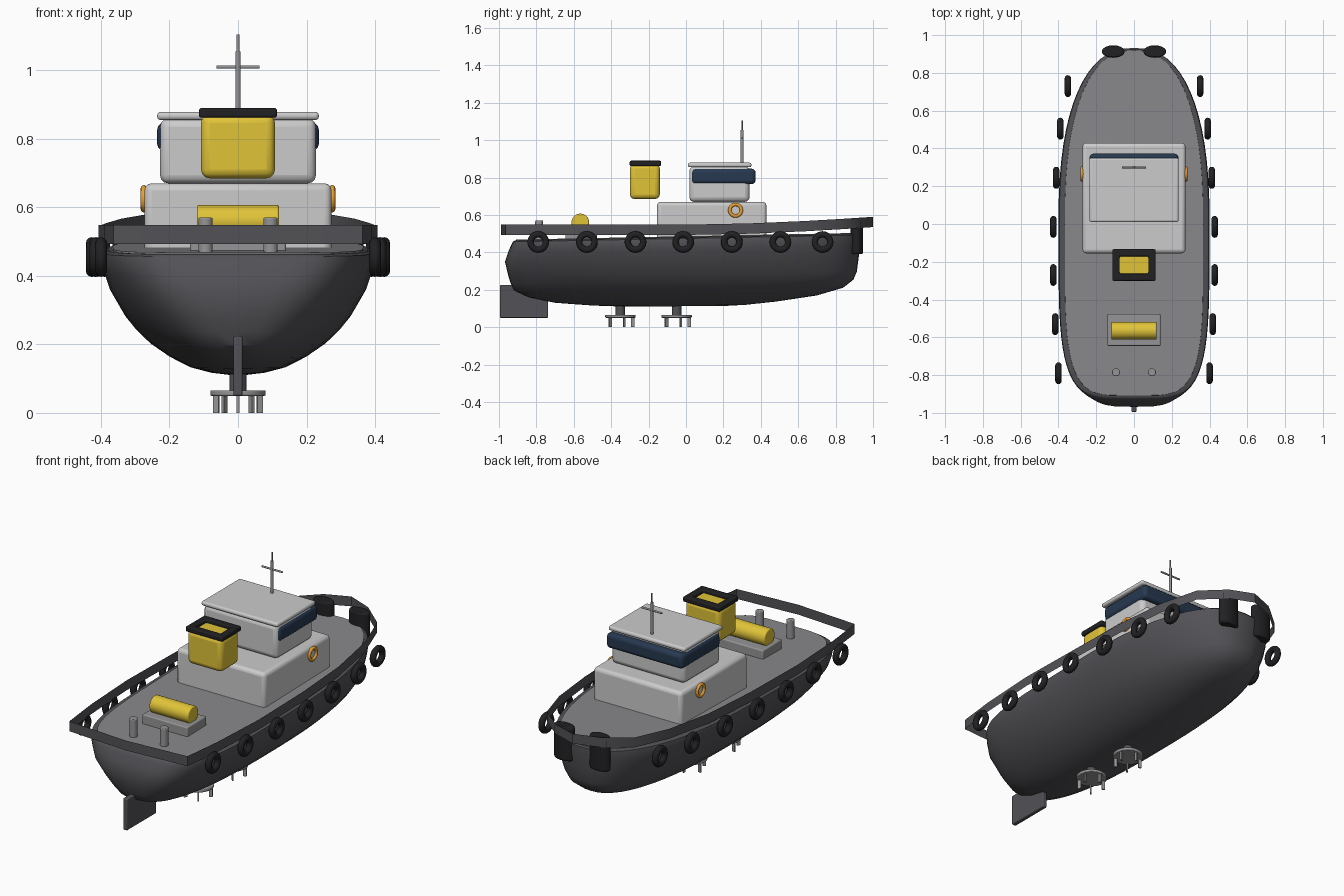
import bpy, bmesh, math
from math import pi, sin, cos

if "Cube" in bpy.data.objects:
    bpy.data.objects.remove(bpy.data.objects["Cube"])

def mat(name, r, g, b):
    m = bpy.data.materials.new(name)
    m.diffuse_color = (r, g, b, 1)
    m.use_nodes = True
    m.node_tree.nodes["Principled BSDF"].inputs["Base Color"].default_value = m.diffuse_color
    return m

DARK = mat("hull_dark", .085, .085, .095)
RUBBER = mat("rubber", .015, .015, .017)
DECK = mat("deck_grey", .25, .25, .26)
YELLOW = mat("yellow", .75, .55, .04)
NAVY = mat("window_navy", .02, .04, .08)
ORANGE = mat("orange", .85, .36, .03)
STEEL = mat("steel", .3, .3, .31)

def finish(ob, name, m=None, bevel=0, seg=3):
    ob.name = name
    if m:
        ob.data.materials.append(m)
    if bevel:
        b = ob.modifiers.new("bevel", 'BEVEL')
        b.width, b.segments = bevel, seg
    bpy.ops.object.select_all(action='DESELECT')
    ob.select_set(True)
    bpy.context.view_layer.objects.active = ob
    bpy.ops.object.shade_smooth_by_angle(angle=math.radians(40))
    return ob

def from_mesh(name, verts, faces, m=None, bevel=0):
    me = bpy.data.meshes.new(name)
    me.from_pydata(verts, [], faces)
    bm = bmesh.new()
    bm.from_mesh(me)
    bmesh.ops.recalc_face_normals(bm, faces=bm.faces)
    bm.to_mesh(me)
    bm.free()
    ob = bpy.data.objects.new(name, me)
    bpy.context.collection.objects.link(ob)
    return finish(ob, name, m, bevel)

def box(name, x, y, z, m=None, bevel=0, rot=0):
    """Box from (min, max) ranges."""
    c = [(a + b) / 2 for a, b in (x, y, z)]
    bpy.ops.mesh.primitive_cube_add(size=1, location=c)
    ob = bpy.context.object
    ob.scale = [b - a for a, b in (x, y, z)]
    bpy.ops.object.transform_apply(location=False, rotation=False, scale=True)
    ob.rotation_euler.z = rot
    return finish(ob, name, m, bevel)

def cyl(name, r, length, loc, m=None, rot=(0, 0, 0), bevel=0, sy=1):
    bpy.ops.mesh.primitive_cylinder_add(vertices=32, radius=r, depth=length, location=loc, rotation=rot)
    ob = bpy.context.object
    ob.scale.y = sy
    return finish(ob, name, m, bevel)

def ring(name, R, r, loc, m):
    bpy.ops.mesh.primitive_torus_add(major_radius=R, minor_radius=r, major_segments=32,
                                     minor_segments=12, location=loc, rotation=(0, pi / 2, 0))
    return finish(bpy.context.object, name, m)

# Hull: stacked waterlines, superellipse plan, fuller at the stern
N = 64
def waterline(z, hw, ys, yb, n_stern):
    pts = []
    for i in range(N):
        t = 2 * pi * i / N
        s, c = sin(t), cos(t)
        n = 2.4 if c > 0 else n_stern
        x = hw * math.copysign(abs(s) ** (2 / n), s)
        y = abs(c) ** (2 / n) * (yb if c > 0 else ys)
        pts.append((x, y, z + .04 * y * z))
    return pts

def loft(name, levels, m):
    verts = [p for lv in levels for p in waterline(*lv)]
    faces = [(k * N + i, k * N + (i + 1) % N, (k + 1) * N + (i + 1) % N, (k + 1) * N + i)
             for k in range(len(levels) - 1) for i in range(N)]
    top = (len(levels) - 1) * N
    faces += [tuple(range(N))[::-1], tuple(range(top, top + N))]
    return from_mesh(name, verts, faces, m)

loft("hull", [
    (.112, .03, -.35, .20, 2.4), (.118, .08, -.50, .32, 2.4), (.134, .14, -.70, .48, 2.5),
    (.165, .20, -.84, .70, 2.6), (.204, .256, -.92, .84, 2.8), (.245, .298, -.938, .895, 3),
    (.285, .33, -.95, .913, 3.2), (.364, .375, -.968, .924, 3.6), (.42, .393, -.95, .93, 4),
    (.455, .40, -.935, .932, 4.3), (.474, .395, -.925, .932, 4.5), (.481, .38, -.915, .925, 4.5)], DARK)
loft("deck", [(.47, .368, -.91, .922, 4.5), (.486, .366, -.908, .92, 4.5)], DECK)

# Bulwark: thin strip round the deck edge
half = [(0, 1), (.137, .95), (.27, .84), (.34, .63), (.383, .34), (.40, 0),
        (.408, -.4), (.39, -.74), (.364, -.965), (0, -.99)]
loop = half + [(-x, y) for x, y in half[-2:0:-1]]
n = len(loop)
verts = []
for h in (0, .055):
    verts += [(x, y, .493 + h + .042 * max(0, y) ** 1.7) for x, y in loop]
from_mesh("bulwark", verts, [(i, (i + 1) % n, n + (i + 1) % n, n + i) for i in range(n)], DARK)

# Side tyres, bow fenders, lifebuoys, bollards
for s, side in ((1, "right"), (-1, "left")):
    for x, y in ((.40, -.79), (.417, -.53), (.427, -.27), (.427, -.015),
                 (.412, .245), (.39, .505), (.35, .73)):
        ring("tyre_fender_" + side, .041, .017, (s * x, y, .455), RUBBER)
    cyl("bow_fender_" + side, .06, .19, (s * .11, .913, .485), RUBBER, bevel=.012, sy=.55)
    ring("lifebuoy_" + side, .031, .009, (s * .275, .265, .625), ORANGE)
    cyl("bollard_" + side, .021, .11, (s * .095, -.785, .515), STEEL, bevel=.004)

# Deckhouse and wheelhouse
box("deckhouse", (-.273, .273), (-.155, .43), (.46, .67), bevel=.02)
box("wheelhouse", (-.228, .228), (.018, .34), (.67, .86), bevel=.025)
box("window_band", (-.236, .236), (.03, .372), (.765, .847), NAVY, bevel=.02)
box("wheelhouse_roof", (-.236, .236), (.01, .35), (.855, .879), bevel=.01)

# Funnel with open rim
box("funnel", (-.108, .108), (-.30, -.14), (.685, .872), YELLOW, bevel=.025)
rim = [(sx * a, -.217 + sy * b, z) for z in (.862, .89) for a, b in ((.114, .084), (.076, .046))
       for sx, sy in ((-1, -1), (1, -1), (1, 1), (-1, 1))]
faces = []
for i in range(4):
    j = (i + 1) % 4
    faces += [(i, j, 8 + j, 8 + i), (4 + i, 4 + j, 12 + j, 12 + i),
              (i, j, 4 + j, 4 + i), (8 + i, 8 + j, 12 + j, 12 + i)]
from_mesh("funnel_rim", rim, faces, RUBBER, bevel=.007)

# Mast
cyl("mast", .008, .19, (0, .30, .96), STEEL)
cyl("mast_tip", .004, .06, (0, .30, 1.075), STEEL)
cyl("mast_crossbar", .005, .126, (0, .30, 1.01), STEEL, rot=(0, pi / 2, 0))

# Towing winch
box("winch_base", (-.14, .14), (-.645, -.477), (.46, .525), STEEL, bevel=.006)
cyl("winch_drum", .047, .24, (0, -.565, .56), YELLOW, rot=(0, pi / 2, 0), bevel=.006)

# Skeg fin and cycloidal thrusters
box("skeg", (-.013, .013), (-.995, -.737), (.05, .225), DARK, bevel=.005)
for y in (-.351, -.05):
    cyl("thruster_column", .025, .10, (0, y, .11), DARK)
    cyl("thruster_disc", .081, .016, (0, y, .058), STEEL, bevel=.004)
    for k in range(5):
        a = 2 * pi * k / 5
        bx, by = .067 * sin(a), y + .067 * cos(a)
        box("thruster_blade", (bx - .004, bx + .004), (by - .009, by + .009), (0, .055), STEEL, rot=-a)
